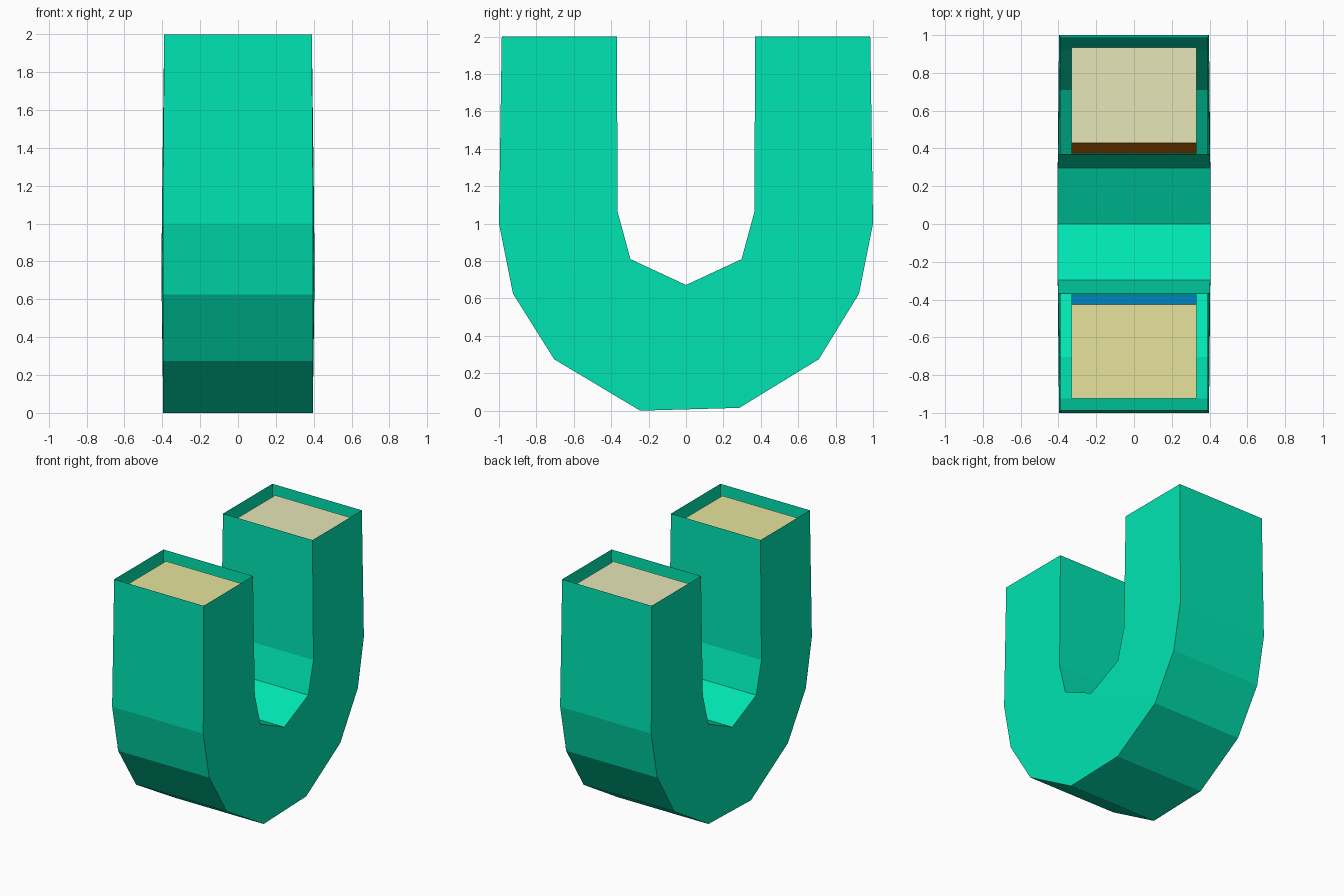
import bpy, bmesh

if "Cube" in bpy.data.objects:
    bpy.data.objects.remove(bpy.data.objects["Cube"])


def material(name, rgb):
    # sRGB 0-255 to linear
    m = bpy.data.materials.new(name)
    lin = [((c / 255 + 0.055) / 1.055) ** 2.4 if c > 10 else c / 255 / 12.92 for c in rgb]
    m.diffuse_color = (*lin, 1)
    m.use_nodes = True
    m.node_tree.nodes["Principled BSDF"].inputs["Base Color"].default_value = m.diffuse_color
    return m


teal = material("teal", (0, 229, 179))
cream = material("pale cream", (230, 230, 183))
sand = material("warm cream", (230, 228, 157))
orange = material("orange", (218, 115, 0))
blue = material("blue", (0, 172, 248))


def finish(bm, name, mats):
    me = bpy.data.meshes.new(name)
    bm.to_mesh(me)
    bm.free()
    for m in mats:
        me.materials.append(m)
    ob = bpy.data.objects.new(name, me)
    bpy.context.collection.objects.link(ob)
    return ob


# U-shaped open shell: (y, z, half width) outlines running from -y arm to +y arm
outer = [(-.985, 2, .39), (-1, 1, .397), (-.925, .625, .397), (-.705, .275, .395), (-.245, 0, .395),
         (.285, .015, .395), (.71, .275, .395), (.925, .625, .397), (1, 1, .397), (.985, 2, .39)]
inner = [(-.37, 2, .39), (-.365, 1.06, .402), (-.297, .81, .404), (0, .672, .404),
         (.297, .81, .404), (.365, 1.06, .402), (.37, 2, .39)]

bm = bmesh.new()
rows = {}
for s in (-1, 1):
    for key, pts in (("o", outer), ("i", inner)):
        rows[key, s] = [bm.verts.new((s * w, y, z)) for y, z, w in pts]
# outer and inner walls
for key in "oi":
    a, b = rows[key, -1], rows[key, 1]
    for k in range(len(a) - 1):
        bm.faces.new((a[k], b[k], b[k + 1], a[k + 1]))
# side walls
for s in (-1, 1):
    o, i = rows["o", s], rows["i", s]
    for k in range(2):
        bm.faces.new((o[k], o[k + 1], i[k + 1], i[k]))
        bm.faces.new((o[-1 - k], o[-2 - k], i[-2 - k], i[-1 - k]))
    bm.faces.new((o[2], o[3], i[3], i[2]))
    bm.faces.new((o[7], o[6], i[3], i[4]))
    bm.faces.new((o[3], o[4], o[5], o[6], i[3]))
bmesh.ops.recalc_face_normals(bm, faces=bm.faces)
finish(bm, "u_shell", [teal])


# Plugs recessed in each arm, with a coloured sloping inner side
def plug(name, s, near, far, top_mat, side_mat):
    bm = bmesh.new()
    bmesh.ops.create_cube(bm, size=2)
    for v in bm.verts:
        top = v.co.z > 0
        y = far if v.co.y > 0 else (near if top else 0.372)
        v.co = (v.co.x * 0.33, s * y, 1.945 if top else 1.65)
    bmesh.ops.recalc_face_normals(bm, faces=bm.faces)
    bm.normal_update()
    for f in bm.faces:
        f.material_index = 0 if f.calc_center_median().z > 1.9 else 1
    finish(bm, name, [top_mat, side_mat])


plug("back_plug", 1, 0.43, 0.935, cream, orange)
plug("front_plug", -1, 0.425, 0.925, sand, blue)
